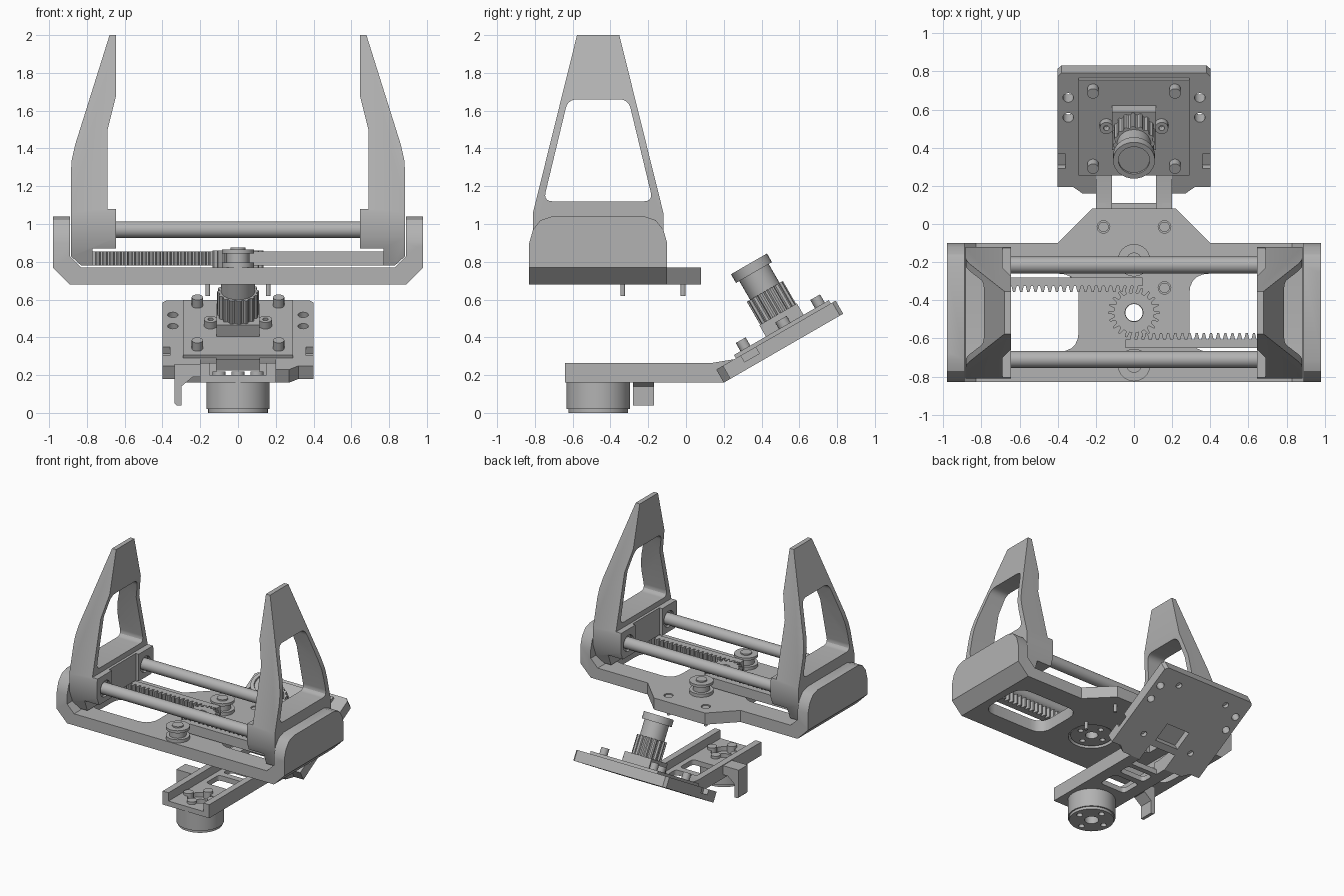
import bpy, bmesh
from math import pi, sin, cos, radians
from mathutils import Matrix, Vector

if "Cube" in bpy.data.objects:
    bpy.data.objects.remove(bpy.data.objects["Cube"])

grey = bpy.data.materials.new("plain grey")
grey.use_nodes = True
GREY = (0.45, 0.45, 0.45, 1)
grey.diffuse_color = GREY
grey.node_tree.nodes["Principled BSDF"].inputs["Base Color"].default_value = GREY

MID = -0.465                       # y of the pinion axis
ROD_Y = (-0.215, -0.71)
TILT = Matrix.Translation((0, 0.20, 0.16)) @ Matrix.Rotation(radians(30), 4, 'X')
FLAT = Matrix.Identity(4)


def prism(name, pts, axis, a, b, m=FLAT):
    """Extrude a 2D outline from a to b along an axis."""
    put = {'X': lambda p, q: (a, p, q), 'Y': lambda p, q: (p, a, q),
           'Z': lambda p, q: (p, q, a)}[axis]
    bm = bmesh.new()
    face = bm.faces.new([bm.verts.new(put(p, q)) for p, q in pts])
    new = bmesh.ops.extrude_face_region(bm, geom=[face])["geom"]
    step = Vector([(b - a) * (axis == k) for k in "XYZ"])
    bmesh.ops.translate(bm, vec=step, verts=[v for v in new if isinstance(v, bmesh.types.BMVert)])
    bmesh.ops.recalc_face_normals(bm, faces=bm.faces)
    bm.transform(m)
    me = bpy.data.meshes.new(name)
    bm.to_mesh(me)
    bm.free()
    me.materials.append(grey)
    ob = bpy.data.objects.new(name, me)
    bpy.context.collection.objects.link(ob)
    return ob


def rect(x0, x1, y0, y1):
    return [(x0, y0), (x1, y0), (x1, y1), (x0, y1)]


def ring(x, y, r, n=32):
    return [(x + r * cos(2 * pi * i / n), y + r * sin(2 * pi * i / n)) for i in range(n)]


def rounded(pts, r, n=5):
    """Round every corner of an outline."""
    out = []
    for i, p in enumerate(pts):
        p = Vector(p)
        a, b = Vector(pts[i - 1]) - p, Vector(pts[(i + 1) % len(pts)]) - p
        a, b = p + a.normalized() * r, p + b.normalized() * r
        for k in range(n + 1):
            t = k / n
            out.append(tuple(a * (1 - t) ** 2 + p * 2 * t * (1 - t) + b * t * t))
    return out


def combine(ob, op, *tools):
    for t in tools:
        t.hide_render = True
        mod = ob.modifiers.new("bool", 'BOOLEAN')
        mod.operation, mod.object, mod.solver = op, t, 'EXACT'
    bpy.context.view_layer.update()
    dg = bpy.context.evaluated_depsgraph_get()
    me = bpy.data.meshes.new_from_object(ob.evaluated_get(dg))
    ob.modifiers.clear()
    ob.data = me
    for t in tools:
        bpy.data.objects.remove(t)
    return ob


def cyl(name, x, y, r, a, b, m=FLAT, n=32, axis='Z'):
    return prism(name, ring(x, y, r, n), axis, a, b, m)


# Gripper frame: U-shaped tray with rounded cheeks, rear tongue and two windows
half = [(0.98, 1.04), (0.98, 0.77), (0.89, 0.68)]
inner = [(0.83, 0.77), (0.89, 0.83), (0.89, 1.04)]
u_shape = half + [(-x, z) for x, z in half[::-1]] + [(-x, z) for x, z in inner[::-1]] + inner
frame = prism("gripper_frame", u_shape, 'Y', -0.83, -0.10)
arch = [(-0.83, 0.6), (-0.83, 0.90), (-0.81, 0.97), (-0.77, 1.02), (-0.71, 1.04)]
arch += [(2 * MID - y, z) for y, z in arch[::-1]]
combine(frame, 'INTERSECT', prism("cheek_cutter", arch, 'X', -1.1, 1.1))
tongue = [(-0.42, -0.13), (-0.40, -0.10), (-0.22, 0.08), (0.22, 0.08), (0.40, -0.10), (0.42, -0.13)]
combine(frame, 'UNION', prism("tongue", tongue, 'Z', 0.68, 0.77))
cuts = [prism("window", rounded(rect(min(s * .29, s * .83), max(s * .29, s * .83), -0.67, -0.26), 0.11),
              'Z', 0.6, 0.8) for s in (-1, 1)]
cuts.append(cyl("hub_recess", 0, MID, 0.165, 0.6, 0.73))
cuts.append(cyl("shaft_hole", 0, MID, 0.05, 0.6, 0.9))
SCREWS = [(-0.16, -0.015), (0.16, -0.015), (0.16, -0.335)]
cuts += [cyl("counterbore", x, y, 0.033, 0.75, 0.8, n=20) for x, y in SCREWS]
combine(frame, 'DIFFERENCE', *cuts)

# Plate screws
for x, y in SCREWS:
    cyl("plate_screw", x, y, 0.013, 0.62, 0.74, n=12)
    cyl("plate_screw_head", x, y, 0.027, 0.73, 0.765, n=16)

# Drive hub set into the underside
hub = cyl("drive_hub", 0, MID, 0.15, 0.69, 0.735)
combine(hub, 'DIFFERENCE', cyl("bore", 0, MID, 0.045, 0.6, 0.8),
        *[cyl("bore", x, y, 0.02, 0.6, 0.8, n=12) for x, y in ring(0, MID, 0.1, 4)])

# Guide rods and belt-style rollers under them
for y in ROD_Y:
    cyl("guide_rod", y, 0.97, 0.044, -0.66, 0.66, axis='X')
for y in (-0.19, -0.74):
    for r, a, b in ((0.085, 0.77, 0.795), (0.06, 0.79, 0.85), (0.085, 0.845, 0.865), (0.04, 0.86, 0.875)):
        cyl("roller", 0, y, r, a, b)

# Pinion
TEETH = 20
gear = []
for i in range(TEETH):
    for f, r in ((-.3, .105), (-.13, .135), (.13, .135), (.3, .105)):
        t = 2 * pi * (i + f) / TEETH
        gear.append((r * sin(t), MID + r * cos(t)))
combine(prism("pinion", gear, 'Z', 0.76, 0.86), 'DIFFERENCE', cyl("bore", 0, MID, 0.047, 0.7, 0.9))

# Racks: one outline, the second turned half a turn around the pinion
PITCH = 0.0375
teeth = [(-0.79, -0.28), (-0.79, -0.325)]
for i in range(21):
    x = -0.755 + i * PITCH
    teeth += [(x, -0.325), (x + .008, -0.357), (x + .019, -0.357), (x + .027, -0.325)]
teeth += [(0.045, -0.325), (0.045, -0.28)]
prism("left_rack", teeth, 'Z', 0.78, 0.855)
prism("right_rack", [(-x, 2 * MID - y) for x, y in teeth], 'Z', 0.78, 0.855)

# Fingers: front profile crossed with tapered side profile, window cut through
finger = [(0.68, 2), (0.645, 2), (0.645, 1.68), (0.69, 1.5), (0.69, 1.08), (0.645, 1.08),
          (0.645, 0.87), (0.77, 0.87), (0.77, 0.78), (0.83, 0.78), (0.885, 0.83),
          (0.885, 1.27), (0.88, 1.34), (0.862, 1.42)]
taper = [(-0.577, 2.1), (-0.577, 2), (-0.81, 1.06), (-0.81, 0.93), (-0.72, 0.7)]
taper += [(2 * MID - y, z) for y, z in taper[::-1]]
opening = rounded([(-0.755, 1.12), (-0.175, 1.12), (-0.305, 1.66), (-0.625, 1.66)], 0.05)
for side, s in (("right", -1), ("left", 1)):
    f = prism(side + "_finger", [(s * x, z) for x, z in finger], 'Y', -0.9, 0)
    combine(f, 'INTERSECT', prism("taper_cutter", taper, 'X', -1, 1))
    tools = [prism("opening", opening, 'X', -1, 1),
             prism("pocket", rect(-0.63, -0.30, 0.8, 1.2), 'X', s * 0.6, s * 0.67)]
    tools += [cyl("bushing_seat", y, 0.97, 0.062, s * 0.6, s * 0.665, n=24, axis='X') for y in ROD_Y]
    combine(f, 'DIFFERENCE', *tools)

# Lower carrier beam: channel with openings
rail = [(-0.2, 0.16), (0.2, 0.16), (0.2, 0.265), (0.15, 0.265), (0.15, 0.2)]
beam = prism("carrier_beam", rail + [(-0.15, 0.2), (-0.15, 0.265), (-0.2, 0.265)], 'Y', -0.64, 0.11)
combine(beam, 'DIFFERENCE',
        prism("slot", rounded(rect(-0.11, 0.11, -0.24, -0.08), 0.03), 'Z', 0.1, 0.3),
        prism("slot", rounded(rect(-0.11, 0.11, -0.03, 0.07), 0.03), 'Z', 0.1, 0.3),
        cyl("horn_hole", 0, MID, 0.09, 0.1, 0.3))

# Mounting puck with bolt holes
puck = cyl("mounting_puck", 0, MID, 0.168, 0.02, 0.165, n=48)
combine(puck, 'UNION', cyl("puck_foot", 0, MID, 0.158, 0, 0.05, n=48))
combine(puck, 'DIFFERENCE', cyl("bore", 0, MID, 0.05, -0.1, 0.3),
        *[cyl("bore", x, y, 0.022, -0.1, 0.1, n=16) for x, y in ring(0, MID, 0.11, 4)])
for x, y in ring(0, MID, 0.1, 4):
    cyl("puck_boss", x, y, 0.035, 0.15, 0.22, n=16)

# Cable clip on the beam's side
clip = [(-0.19, 0.26), (-0.335, 0.26), (-0.335, 0.05), (-0.325, 0.04), (-0.3, 0.04), (-0.3, 0.14),
        (-0.24, 0.19), (-0.19, 0.19)]
prism("cable_clip", clip, 'Y', -0.28, -0.17)

# Bent arms joining the beam to the tilted plate
bend = [(0.08, 0.16), (0.20, 0.16), (0.30, 0.22), (0.26, 0.285), (0.14, 0.265), (0.08, 0.265)]
for s in (-1, 1):
    prism("bent_arm", bend, 'X', s * 0.115, s * 0.2)

# Tilted camera plate
edge = [(0.115, 0.13), (0.115, 0), (0.27, 0), (0.32, 0.04), (0.4, 0.04), (0.4, 0.71), (0.38, 0.73)]
plate = prism("camera_plate", edge + [(-x, u) for x, u in edge[::-1]], 'Z', 0, 0.08, TILT)
cuts = [prism("connector_pocket", rect(-0.1, 0.1, 0.18, 0.33), 'Z', -0.1, 0.05, TILT)]
for s in (-1, 1):
    cuts += [cyl("hole", s * 0.345, u, 0.028, -0.1, 0.2, TILT, 16) for u in (0.46, 0.58)]
    cuts += [cyl("hole", s * 0.215, u, 0.022, -0.1, 0.03, TILT, 16) for u in (0.19, 0.635)]
    cuts.append(prism("side_step", rect(min(s * .36, s * .5), max(s * .36, s * .5), 0.15, 0.24), 'Z', 0.04, 0.2, TILT))
combine(plate, 'DIFFERENCE', *cuts)

# Circuit board and its screws
prism("camera_board", rect(-0.29, 0.29, 0.12, 0.70), 'Z', 0.07, 0.1, TILT)
for x in (-0.215, 0.215):
    for u in (0.19, 0.645):
        cyl("board_screw", x, u, 0.03, 0.09, 0.15, TILT, 16)

# Lens holder with ears, knurled barrel and front ring
LENS = 0.43
prism("lens_holder", rect(-0.115, 0.115, LENS - 0.115, LENS + 0.115), 'Z', 0.09, 0.17, TILT)
for x in (-0.145, 0.145):
    ear = cyl("holder_ear", x, LENS, 0.035, 0.09, 0.14, TILT, 20)
    combine(ear, 'DIFFERENCE', cyl("bore", x, LENS, 0.015, 0.1, 0.3, TILT, 12))
knurl = []
for i in range(64):
    r = 0.11 if i % 4 < 2 else 0.1
    knurl.append((r * cos(2 * pi * i / 64), LENS + r * sin(2 * pi * i / 64)))
prism("knurled_barrel", knurl, 'Z', 0.16, 0.31, TILT)
cyl("lens_barrel", 0, LENS, 0.09, 0.3, 0.44, TILT)
front = cyl("lens_ring", 0, LENS, 0.11, 0.425, 0.478, TILT)
combine(front, 'DIFFERENCE', cyl("lens_recess", 0, LENS, 0.082, 0.465, 0.6, TILT))

# Smooth the round parts, keep edges sharp
bpy.ops.object.select_all(action='DESELECT')
for ob in bpy.context.collection.objects:
    if ob.type == 'MESH' and ob.data.materials and ob.data.materials[0] == grey:
        ob.select_set(True)
        bpy.context.view_layer.objects.active = ob
bpy.ops.object.shade_smooth_by_angle(angle=radians(25))
